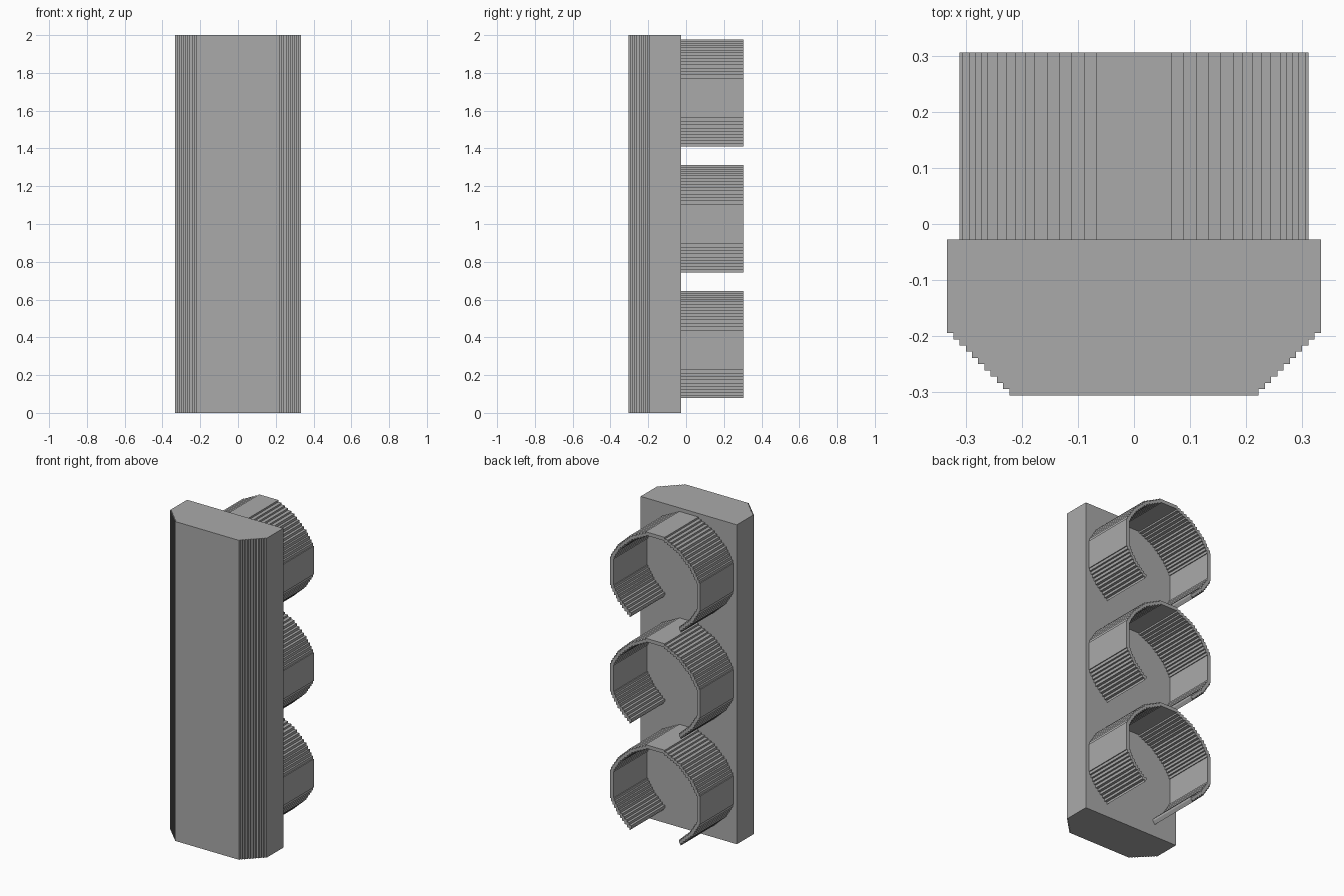
import bpy
import bmesh

cube = bpy.data.objects.get("Cube")
if cube:
    bpy.data.objects.remove(cube, do_unlink=True)

U = 2 / 180            # modelling unit: the housing is 180 units tall
FRONT, PLATE, BACK = -27.5, -2.5, 27.5

grey = bpy.data.materials.new("housing_grey")
colour = (0.4, 0.4, 0.4, 1)
grey.diffuse_color = colour
grey.use_nodes = True
grey.node_tree.nodes["Principled BSDF"].inputs["Base Color"].default_value = colour


def extruded(name, polygons, direction, location=(0, 0, 0)):
    """Weld flat polygons into one sheet and extrude it into a solid."""
    bm = bmesh.new()
    for poly in polygons:
        bm.faces.new([bm.verts.new([c * U for c in p]) for p in poly])
    bmesh.ops.remove_doubles(bm, verts=bm.verts, dist=1e-5)
    new = bmesh.ops.extrude_face_region(bm, geom=bm.faces[:], use_keep_orig=True)
    moved = [g for g in new["geom"] if isinstance(g, bmesh.types.BMVert)]
    bmesh.ops.translate(bm, verts=moved, vec=[c * U for c in direction])
    bmesh.ops.recalc_face_normals(bm, faces=bm.faces)
    mesh = bpy.data.meshes.new(name)
    bm.to_mesh(mesh)
    bm.free()
    mesh.materials.append(grey)
    obj = bpy.data.objects.new(name, mesh)
    obj.location = [c * U for c in location]
    bpy.context.collection.objects.link(obj)
    return obj


# Housing: tall box whose front corners are cut in ten small steps
side = [(30, PLATE)]
for i in range(10):
    side += [(30 - i, FRONT + 10 - i), (29 - i, FRONT + 10 - i)]
side.append((20, FRONT))
outline = side + [(-x, y) for x, y in reversed(side)]
extruded("housing", [[(x, y, 0) for x, y in outline]], (0, 0, 180))

# Visor profile: a stepped quarter round, mirrored down and across,
# left open at the bottom
xs = [6, 8, 10, 12, 14, 16, 17.5, 19, 20.5, 22, 23.5, 24.5, 25.5, 26.5, 27.5, 28]
zs = [28, 27, 26, 25, 24, 23, 21.6, 20.2, 18.8, 17.4, 16, 14.4, 12.8, 11.2, 9.6, 8]
quarter = []
for i, (x, z) in enumerate(zip(xs, zs)):
    quarter.append((x, z))
    if i + 1 < len(zs):
        quarter.append((x, zs[i + 1]))
lower = [(x, -z) for x, z in reversed(quarter) if x >= 16]
half = quarter + lower
arc = [(-x, z) for x, z in reversed(half)] + half

# Band between the outer steps and the same steps scaled inward
inner = 26 / 28
band = []
for (xa, za), (xb, zb) in zip(arc, arc[1:]):
    band.append([(xa, PLATE, za), (xb, PLATE, zb),
                 (xb * inner, PLATE, zb * inner), (xa * inner, PLATE, za * inner)])

for name, height in (("lower_visor", 30), ("middle_visor", 90), ("upper_visor", 150)):
    extruded(name, band, (0, BACK - PLATE, 0), (0, 0, height))
